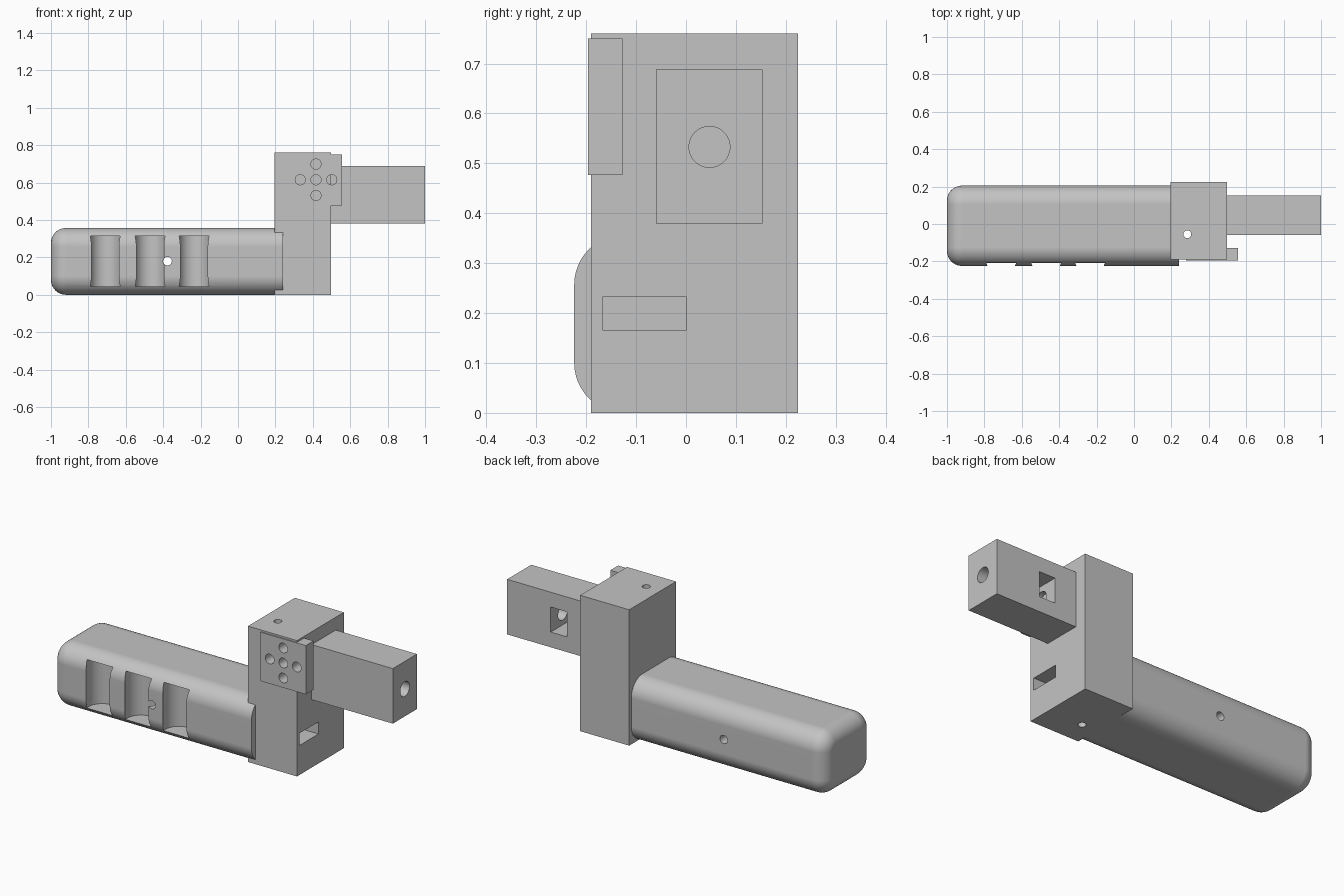
import bpy, bmesh, math
from mathutils import Matrix, Vector

if "Cube" in bpy.data.objects:
    bpy.data.objects.remove(bpy.data.objects["Cube"], do_unlink=True)

grey = bpy.data.materials.new("plain grey")
grey.use_nodes = True
color = (0.55, 0.55, 0.55, 1)
grey.diffuse_color = color
for node in grey.node_tree.nodes:
    if node.type == 'BSDF_PRINCIPLED':
        node.inputs["Base Color"].default_value = color


def finish(bm, name):
    mesh = bpy.data.meshes.new(name)
    bm.to_mesh(mesh)
    bm.free()
    mesh.materials.append(grey)
    ob = bpy.data.objects.new(name, mesh)
    bpy.context.collection.objects.link(ob)
    return ob


def box_mesh(x, y, z):
    """Box between the (low, high) limits on each axis."""
    bm = bmesh.new()
    bmesh.ops.create_cube(bm, size=1)
    for v in bm.verts:
        v.co = Vector([lim[0] if c < 0 else lim[1] for c, lim in zip(v.co, (x, y, z))])
    return bm


def box(name, x, y, z):
    return finish(box_mesh(x, y, z), name)


def rod(axis, start, end, center, radius, sides=48):
    """Cylinder along an axis; center is its position on the other two axes."""
    bm = bmesh.new()
    turn = {'X': Matrix.Rotation(math.pi / 2, 4, 'Y'),
            'Y': Matrix.Rotation(math.pi / 2, 4, 'X'),
            'Z': Matrix.Identity(4)}[axis]
    middle = list(center)
    middle.insert('XYZ'.index(axis), (start + end) / 2)
    bmesh.ops.create_cone(bm, cap_ends=True, segments=sides, radius1=radius,
                          radius2=radius, depth=end - start,
                          matrix=Matrix.Translation(middle) @ turn)
    return finish(bm, "cutter")


def select(ob):
    bpy.ops.object.select_all(action='DESELECT')
    ob.select_set(True)
    bpy.context.view_layer.objects.active = ob


def cut(ob, *cutters):
    select(ob)
    for c in cutters:
        c.hide_render = True
        mod = ob.modifiers.new("cut", 'BOOLEAN')
        mod.operation = 'DIFFERENCE'
        mod.solver = 'EXACT'
        mod.object = c
        bpy.ops.object.modifier_apply(modifier=mod.name)
        bpy.data.objects.remove(c, do_unlink=True)


# Handle: rounded bar with a softened free end
bm = box_mesh((-1, 0.24), (-0.224, 0.205), (0, 0.357))
long_edges = [e for e in bm.edges if abs(e.verts[0].co.x - e.verts[1].co.x) > 0.5]
bmesh.ops.bevel(bm, geom=long_edges, offset=0.1, segments=12, profile=0.5, affect='EDGES')
end_edges = [e for e in bm.edges if all(v.co.x < -0.99 for v in e.verts)]
bmesh.ops.bevel(bm, geom=end_edges, offset=0.08, segments=10, profile=0.5, affect='EDGES')
handle = finish(bm, "handle")

# Finger grooves and the cross hole
for x in (-0.71, -0.47, -0.235):
    cut(handle, rod('Z', 0.045, 0.315, (x, -0.187), 0.082, 64))
cut(handle, rod('Y', -0.4, 0.4, (-0.377, 0.18), 0.023))

# Upright block with vertical bolt hole and side slot
block = box("upright_block", (0.195, 0.498), (-0.19, 0.224), (0, 0.76))
cut(block, rod('Z', -0.1, 0.9, (0.285, -0.055), 0.021),
    box("cutter", (0.245, 0.6), (-0.166, 0), (0.165, 0.233)))

# Front plate with five holes in a cross, sunk into the block
plate = box("front_plate", (0.277, 0.557), (-0.196, -0.127), (0.477, 0.75))
for dx, dz in ((0, 0), (1, 0), (-1, 0), (0, 1), (0, -1)):
    spot = (0.417 + dx * 0.084, 0.615 + dz * 0.084)
    cut(plate, rod('Y', -0.25, -0.11, spot, 0.027))
    cut(block, rod('Y', -0.25, -0.128, spot, 0.027))

# Side arm with end bore and a pocket in its back
arm = box("side_arm", (0.49, 1), (-0.06, 0.153), (0.38, 0.688))
cut(arm, rod('X', 0.6, 1.1, (0.047, 0.533), 0.041),
    box("cutter", (0.63, 0.73), (-0.02, 0.3), (0.465, 0.605)))

for ob in (handle, block, plate, arm):
    select(ob)
    bpy.ops.object.shade_smooth_by_angle(angle=math.radians(30))
    mod = ob.modifiers.new("even shading", 'WEIGHTED_NORMAL')
    mod.keep_sharp = True
